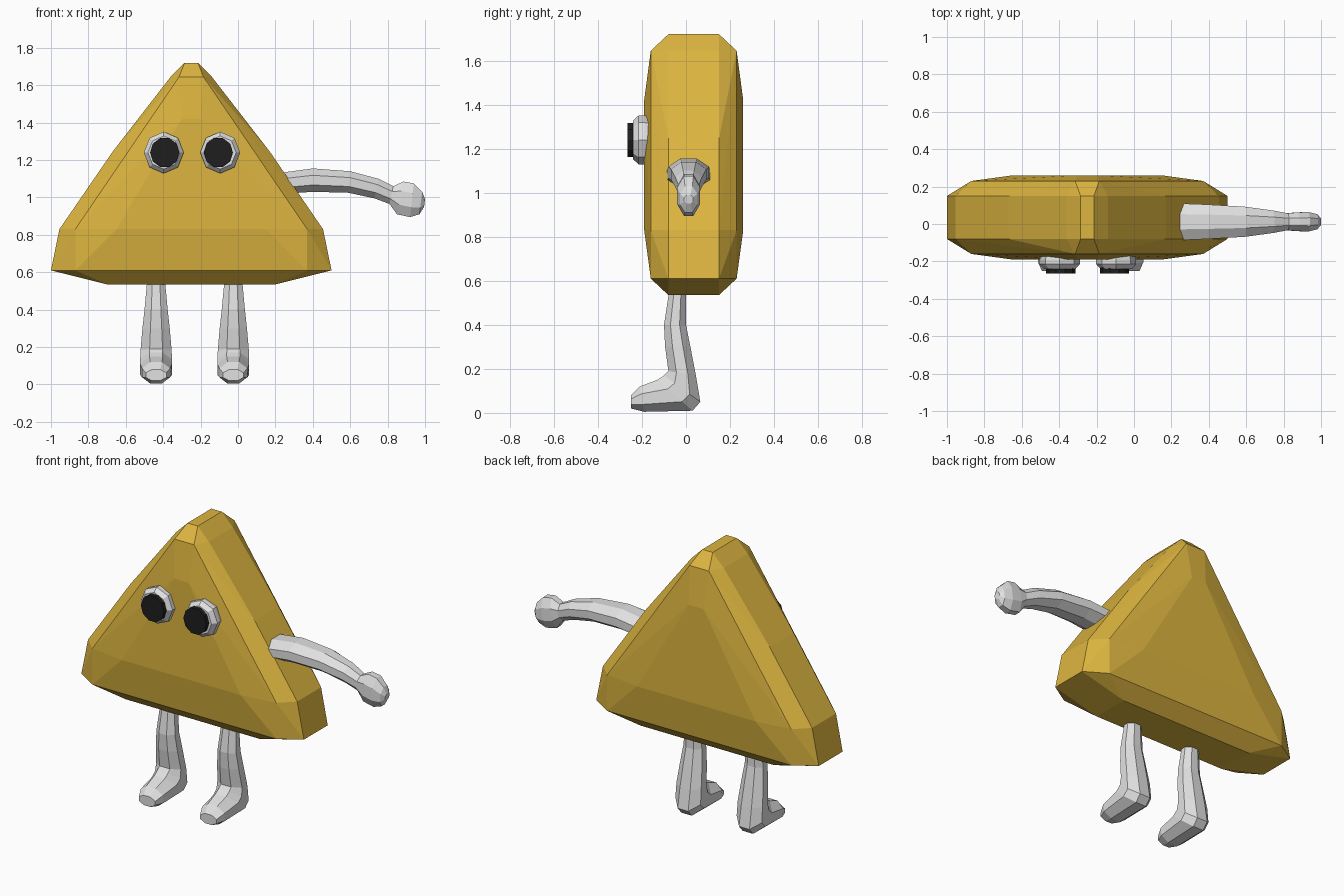
import bpy, bmesh
from math import sin, cos, pi

cube = bpy.data.objects.get("Cube")
if cube:
    bpy.data.objects.remove(cube, do_unlink=True)


def material(name, rgb):
    mat = bpy.data.materials.new(name)
    mat.use_nodes = True
    mat.diffuse_color = (*rgb, 1)
    bsdf = next(n for n in mat.node_tree.nodes if n.type == 'BSDF_PRINCIPLED')
    bsdf.inputs["Base Color"].default_value = (*rgb, 1)
    return mat


GOLD = material("golden_yellow", (0.72, 0.46, 0.05))
GREY = material("pale_grey", (0.75, 0.75, 0.75))
BLACK = material("black", (0.013, 0.013, 0.013))


def finish(name, bm, mat):
    bmesh.ops.recalc_face_normals(bm, faces=bm.faces)
    mesh = bpy.data.meshes.new(name)
    bm.to_mesh(mesh)
    bm.free()
    mesh.materials.append(mat)
    obj = bpy.data.objects.new(name, mesh)
    bpy.context.collection.objects.link(obj)
    return obj


def loft(name, rings, mat):
    """Skin a closed tube through rings of points."""
    bm = bmesh.new()
    loops = [[bm.verts.new(p) for p in ring] for ring in rings]
    n = len(loops[0])
    for a, b in zip(loops, loops[1:]):
        for i in range(n):
            j = (i + 1) % n
            bm.faces.new((a[i], a[j], b[j], b[i]))
    bm.faces.new(loops[0])
    bm.faces.new(loops[-1])
    return finish(name, bm, mat)


def oval(start, end, half_width, sides=8):
    """Flat-sided oval between two points, as (u, v, sideways) triples."""
    flat = 1 / cos(pi / sides)
    ring = []
    for i in range(sides):
        a = 2 * pi * (i + 0.5) / sides
        t = 0.5 - 0.5 * cos(a) * flat
        u, v = (s + (e - s) * t for s, e in zip(start, end))
        ring.append((u, v, sin(a) * half_width * flat))
    return ring


# Wedge body: hull of rim, shoulder and face points (half x, half y, z)
corners = [
    (0.035, 0.115, 1.72), (0.11, 0.115, 1.645), (0.42, 0.115, 1.245),
    (0.705, 0.115, 0.83), (0.75, 0.115, 0.61), (0.45, 0.115, 0.535),
    (0.065, 0.195, 1.645), (0.62, 0.195, 0.83), (0.62, 0.195, 0.61),
    (0.40, 0.225, 0.83), (0.05, 0.225, 1.42),
]
bm = bmesh.new()
for x, y, z in corners:
    for sx in (-1, 1):
        for sy in (-1, 1):
            bm.verts.new((-0.25 + sx * x, 0.035 + sy * y, z))
bmesh.ops.convex_hull(bm, input=bm.verts)
bmesh.ops.delete(bm, geom=[v for v in bm.verts if not v.link_faces], context='VERTS')
bmesh.ops.dissolve_limit(bm, angle_limit=0.01, verts=bm.verts, edges=bm.edges)
finish("body", bm, GOLD)

# Legs with feet: front point, back point (y, z) and half width
leg_rows = [
    ((-0.07, 0.60), (0.0, 0.60), 0.045),
    ((-0.08, 0.53), (0.0, 0.53), 0.05),
    ((-0.10, 0.40), (0.0, 0.40), 0.062),
    ((-0.095, 0.30), (0.02, 0.30), 0.073),
    ((-0.08, 0.19), (0.045, 0.17), 0.083),
    ((-0.10, 0.17), (0.065, 0.05), 0.085),
    ((-0.13, 0.15), (0.03, 0.01), 0.085),
    ((-0.21, 0.12), (-0.19, 0.005), 0.075),
    ((-0.25, 0.08), (-0.25, 0.02), 0.055),
]
for name, cx in (("right_leg", -0.438), ("left_leg", -0.025)):
    rings = [[(cx + w, y, z) for y, z, w in oval(*row)] for row in leg_rows]
    loft(name, rings, GREY)

# Left arm with hand: top point, bottom point (x, z) and half width
arm_rows = [
    ((0.15, 1.11), (0.15, 1.00), 0.09),
    ((0.25, 1.135), (0.25, 1.02), 0.098),
    ((0.40, 1.155), (0.40, 1.03), 0.092),
    ((0.60, 1.14), (0.59, 1.025), 0.08),
    ((0.75, 1.10), (0.73, 0.995), 0.06),
    ((0.83, 1.06), (0.81, 0.965), 0.045),
    ((0.885, 1.085), (0.85, 0.91), 0.05),
    ((0.94, 1.075), (0.92, 0.895), 0.052),
    ((0.985, 1.03), (0.97, 0.91), 0.04),
    ((1.0, 0.99), (0.995, 0.95), 0.02),
]
loft("left_arm", [[(x, 0.012 + w, z) for x, z, w in oval(*row)]
                  for row in arm_rows], GREY)


def disc(name, cx, steps, sides, mat):
    """Stack of forward-facing polygons, given as (y, radius)."""
    rings = [[(cx + r * cos(2 * pi * i / sides), y, 1.24 + 1.04 * r * sin(2 * pi * i / sides))
              for i in range(sides)] for y, r in steps]
    loft(name, rings, mat)


# Eyes with raised pupils
for side, eye_x, pupil_x in (("right", -0.397, -0.392), ("left", -0.095, -0.105)):
    disc(side + "_eye", eye_x, [(-0.16, 0.10), (-0.19, 0.107), (-0.215, 0.107), (-0.24, 0.085)], 8, GREY)
    disc(side + "_pupil", pupil_x, [(-0.23, 0.078), (-0.265, 0.078)], 10, BLACK)
